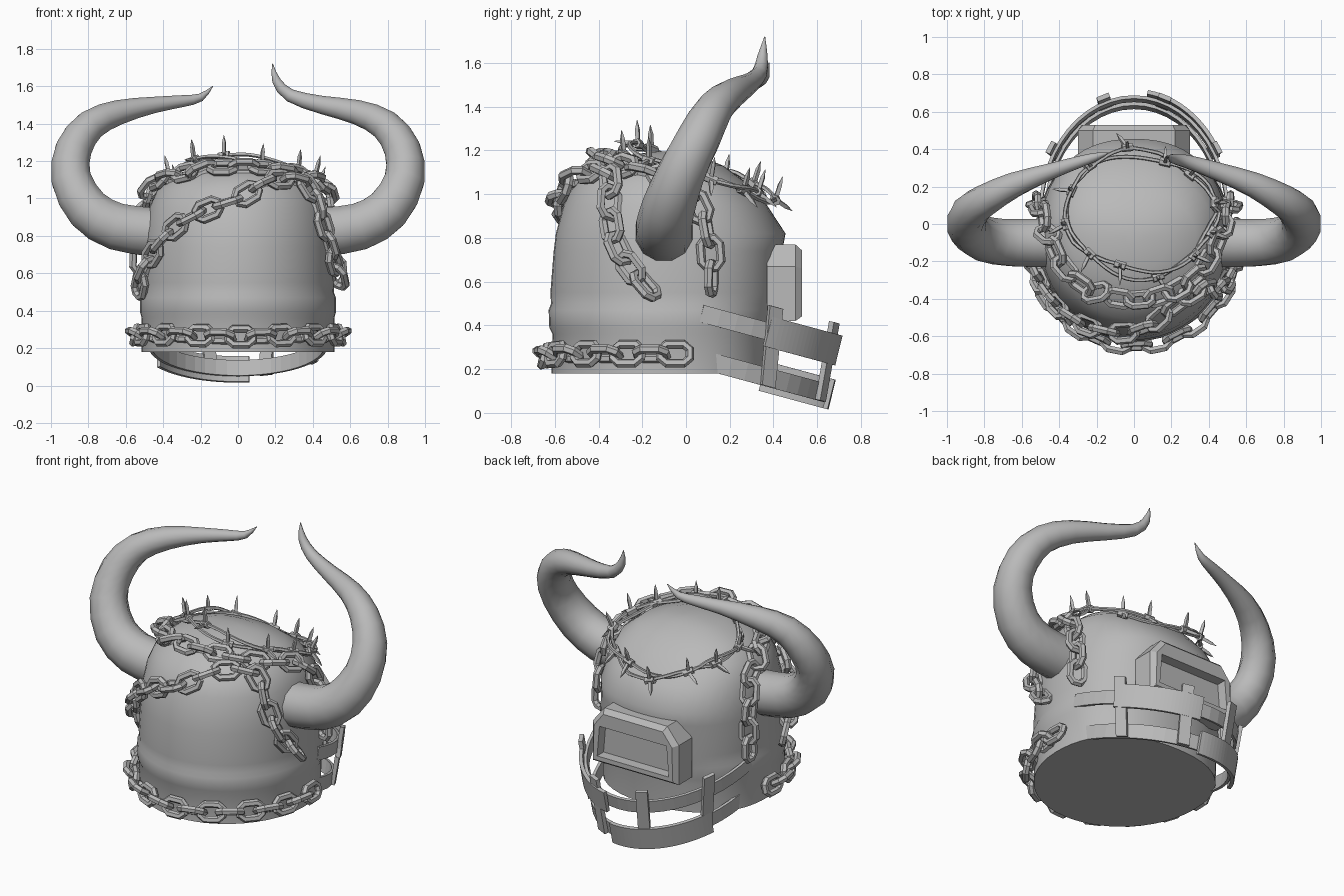
import bpy, bmesh, math
from mathutils import Vector
from mathutils.bvhtree import BVHTree

if "Cube" in bpy.data.objects:
    bpy.data.objects.remove(bpy.data.objects["Cube"])

iron = bpy.data.materials.new("iron_grey")
iron.use_nodes = True
COLOUR = (0.49, 0.49, 0.49, 1)
iron.diffuse_color = COLOUR
iron.node_tree.nodes["Principled BSDF"].inputs["Base Color"].default_value = COLOUR
Z = Vector((0, 0, 1))


def finish(bm, name, angle=None):
    bmesh.ops.recalc_face_normals(bm, faces=bm.faces)
    me = bpy.data.meshes.new(name)
    bm.to_mesh(me)
    bm.free()
    me.materials.append(iron)
    ob = bpy.data.objects.new(name, me)
    bpy.context.collection.objects.link(ob)
    if angle:
        bpy.ops.object.select_all(action="DESELECT")
        ob.select_set(True)
        bpy.context.view_layer.objects.active = ob
        bpy.ops.object.shade_smooth_by_angle(angle=math.radians(angle))
    return ob


def bridge(bm, rings, closed=False):
    n = len(rings[0])
    for k in range(len(rings) if closed else len(rings) - 1):
        a, b = rings[k], rings[(k + 1) % len(rings)]
        for i in range(n):
            bm.faces.new((a[i], a[(i + 1) % n], b[(i + 1) % n], b[i]))
    if not closed:
        bm.faces.new(rings[0])
        bm.faces.new(rings[-1])


def sweep(bm, pts, radii, up, sides=6, closed=False):
    """Tube along points, with one radius per point."""
    rings, n = [], len(pts)
    for i, p in enumerate(pts):
        if closed:
            t = pts[(i + 1) % n] - pts[i - 1]
        else:
            t = pts[min(i + 1, n - 1)] - pts[max(i - 1, 0)]
        t.normalize()
        u = (up - t * up.dot(t)).normalized()
        v = t.cross(u)
        angs = [math.tau * (k + 0.5) / sides for k in range(sides)]
        rings.append([bm.verts.new(p + (u * math.cos(a) + v * math.sin(a)) * radii[i]) for a in angs])
    bridge(bm, rings, closed)


def spline(pts, steps=8):
    """Catmull-Rom curve through tuples of any length."""
    q = [Vector(p) for p in pts]
    q = [q[0] * 2 - q[1]] + q + [q[-1] * 2 - q[-2]]
    out = []
    for a, b, c, d in zip(q, q[1:], q[2:], q[3:]):
        for k in range(steps):
            t = k / steps
            out.append(0.5 * (2 * b + (c - a) * t + (2 * a - 5 * b + 4 * c - d) * t * t
                              + (3 * b - a - 3 * c + d) * t ** 3))
    return out + [q[-2]]


# Helmet shell: height, half width, front reach, back reach; the back is a little squarer
MID = -0.08
PROFILE = [(0.18, 0.515, 0.535, 0.47), (0.36, 0.515, 0.53, 0.48), (0.39, 0.523, 0.545, 0.485),
           (0.47, 0.523, 0.548, 0.5), (0.5, 0.512, 0.537, 0.505), (0.55, 0.515, 0.54, 0.515),
           (0.74, 0.505, 0.525, 0.52), (0.82, 0.5, 0.515, 0.535), (0.95, 0.475, 0.48, 0.45),
           (1.05, 0.43, 0.43, 0.36), (1.13, 0.33, 0.33, 0.25), (1.18, 0.18, 0.18, 0.13),
           (1.195, 0.05, 0.05, 0.04)]
bm = bmesh.new()
rings = []
for z, w, front, back in PROFILE:
    ring = []
    for k in range(48):
        c, s = math.cos(math.tau * k / 48), math.sin(math.tau * k / 48)
        x, y = w * c, front * s
        if s > 0:
            norm = (abs(c) ** 2.3 + s ** 2.3) ** (1 / 2.3)
            x, y = w * c / norm, back * s / norm
        ring.append(bm.verts.new((x, MID + y, z)))
    rings.append(ring)
bridge(bm, rings)
bmesh.ops.recalc_face_normals(bm, faces=bm.faces)
shell = BVHTree.FromBMesh(bm)
finish(bm, "helmet_shell", 45)


def on_shell(p, lift):
    loc, nor, _, _ = shell.find_nearest(p)
    return loc + nor * lift, nor


# Horns: x, y, z, radius along the centre line
HORN = [(0.45, -0.1, 0.82, 0.135), (0.65, -0.1, 0.85, 0.13), (0.8, -0.08, 0.94, 0.122),
        (0.89, -0.02, 1.1, 0.11), (0.88, 0.06, 1.26, 0.1), (0.79, 0.13, 1.39, 0.085),
        (0.64, 0.21, 1.46, 0.068)]
TIPS = {"left": (1, [(0.45, 0.28, 1.5, 0.05), (0.28, 0.335, 1.55, 0.036),
                     (0.205, 0.35, 1.63, 0.024), (0.185, 0.36, 1.72, 0.002)]),
        "right": (-1, [(0.45, 0.28, 1.5, 0.045), (0.3, 0.33, 1.52, 0.033),
                       (0.2, 0.36, 1.54, 0.022), (0.135, 0.38, 1.6, 0.002)])}
for side, (sx, tip) in TIPS.items():
    path = spline(HORN + tip, 2)
    bm = bmesh.new()
    sweep(bm, [Vector((p[0] * sx, p[1], p[2])) for p in path], [p[3] for p in path],
          Vector((0, 1, 0)), 12)
    finish(bm, side + "_horn", 50)


# Chains of stretched eight-sided links laid on the shell
def chain(name, pts, lift=0.033, pitch=0.112):
    path = [on_shell(p, lift) for p in spline(pts, 24)]
    bm = bmesh.new()
    travelled, count = pitch * 0.5, 0
    for (p, n), (q, _) in zip(path, path[1:]):
        travelled += (q - p).length
        if travelled < pitch or (q - p).length < 1e-5:
            continue
        travelled -= pitch
        t = (q - p).normalized()
        s = t.cross(n).normalized()
        s = (s * 0.5 + n * 0.87 if count % 2 else s - n * 0.25).normalized()
        count += 1
        outline = [(0.068, 0.02), (0.04, 0.044), (-0.04, 0.044), (-0.068, 0.02)]
        outline += [(-x, -y) for x, y in outline]
        sweep(bm, [p + t * x + s * y for x, y in outline], [0.021] * 8, t.cross(s), 6, True)
    finish(bm, name)


chain("lower_chain", [(0.53, 0.0, 0.27), (0.5, -0.3, 0.27), (0.3, -0.53, 0.27), (0, -0.62, 0.26),
                      (-0.3, -0.53, 0.27), (-0.5, -0.3, 0.27), (-0.53, 0.0, 0.27)], 0.035)
chain("front_chain", [(-0.51, -0.2, 0.5), (-0.46, -0.35, 0.68), (-0.28, -0.5, 0.87),
                      (0, -0.57, 1.0), (0.2, -0.45, 1.1), (0.36, -0.35, 1.08),
                      (0.45, -0.35, 0.9), (0.49, -0.29, 0.72), (0.52, -0.12, 0.51)])
chain("crown_chain", [(-0.5, 0.11, 0.52), (-0.49, 0.1, 0.78), (-0.45, 0.02, 1.0), (-0.35, -0.24, 1.1),
                      (-0.12, -0.38, 1.14), (0.12, -0.38, 1.14), (0.35, -0.24, 1.1),
                      (0.45, 0.0, 1.0), (0.49, 0.1, 0.78), (0.5, 0.11, 0.53)])

# Barbed wire: two loose rings around the crown, with barbs wound on
for ring, (rx, ry, phase) in enumerate([(0.42, 0.32, 0), (0.4, 0.36, 1.6)]):
    bm = bmesh.new()
    pts = []
    for k in range(60):
        a = math.tau * k / 60
        wob = 1 + 0.06 * math.sin(4 * a + phase)
        y = 0.07 + ry * wob * math.sin(a)
        guess = Vector((0.05 + rx * wob * math.cos(a), y, 1.14 - 0.3 * y))
        pts.append(on_shell(guess, 0.035 + 0.02 * math.sin(3 * a + phase))[0])
    sweep(bm, pts, [0.011] * 60, Z, 5, True)
    for k in range(2 + 5 * ring, 60, 10):
        p = pts[k]
        t = (pts[(k + 1) % 60] - pts[k - 1]).normalized()
        n = on_shell(p, 0)[1]
        s = t.cross(n).normalized()
        sweep(bm, [p - t * 0.03, p + t * 0.03], [0.022, 0.022], n, 6)
        for d in (n * 0.6 + Z, s + n * 0.2 + t * 0.3):
            d = d.normalized()
            sweep(bm, [p, p + d * 0.07, p + d * 0.11], [0.013, 0.012, 0.001], t, 4)
    finish(bm, "barbed_wire_" + str(ring + 1))

# Back box with clipped corners and a sunken rectangular panel
bm = bmesh.new()
outline = [(0.3, 0.42), (0.3, 0.67), (0.22, 0.77)]
outline += [(-x, z) for x, z in reversed(outline)]
rings = [[bm.verts.new((x, y, z)) for x, z in outline] for y in (0.37, 0.5)]
bridge(bm, rings)
bmesh.ops.recalc_face_normals(bm, faces=bm.faces)
panel = max(bm.faces, key=lambda f: f.calc_center_median().y)
bmesh.ops.inset_region(bm, faces=[panel], thickness=0.03, depth=0.03)
bmesh.ops.inset_region(bm, faces=[panel], thickness=0.04)
for v in panel.verts:
    if v.co.z > 0.55:
        v.co.z = 0.66
bmesh.ops.inset_region(bm, faces=[panel], thickness=0.004, depth=-0.06)
finish(bm, "back_box")

# Cage of tilted straps, plates and posts
TILT = Vector((0, 0.24, 0.97))


def arc_point(deg, z0, grow=1.0):
    a = math.radians(deg)
    y = 0.05 + 0.62 * grow * math.cos(a)
    return Vector((0.5 * grow * math.sin(a), y, z0 - 0.27 * (y - 0.05)))


def strip(name, pts, up, height, thick):
    bm = bmesh.new()
    rows = [(bm.verts.new(p - up * height / 2), bm.verts.new(p + up * height / 2)) for p in pts]
    for (a, b), (c, d) in zip(rows, rows[1:]):
        bm.faces.new((a, c, d, b))
    ob = finish(bm, name)
    mod = ob.modifiers.new("thickness", "SOLIDIFY")
    mod.thickness, mod.offset = thick, 0


UPPER, LOWER = 0.46, 0.25


def band(name, start, end, z0, grow, height, thick):
    pts = [arc_point(start + (end - start) * k / 24, z0, grow) for k in range(25)]
    strip(name, pts, TILT, height, thick)


band("upper_strap", -88, 88, UPPER, 1.0, 0.08, 0.018)
band("lower_strap", -90, 90, LOWER, 0.94, 0.085, 0.018)
band("upper_plate", 8, 60, UPPER, 1.04, 0.14, 0.022)
band("lower_plate", 7, -60, LOWER, 0.98, 0.14, 0.022)
for n, deg in enumerate((-57, -18, 18, 57)):
    low, high = arc_point(deg, LOWER, 0.97), arc_point(deg, UPPER, 1.03)
    axis = (high - low).normalized()
    along = (arc_point(deg + 2, UPPER) - arc_point(deg - 2, UPPER)).normalized()
    strip("cage_post_" + str(n + 1), [low - axis * 0.04, high + axis * 0.12], along, 0.07, 0.025)
